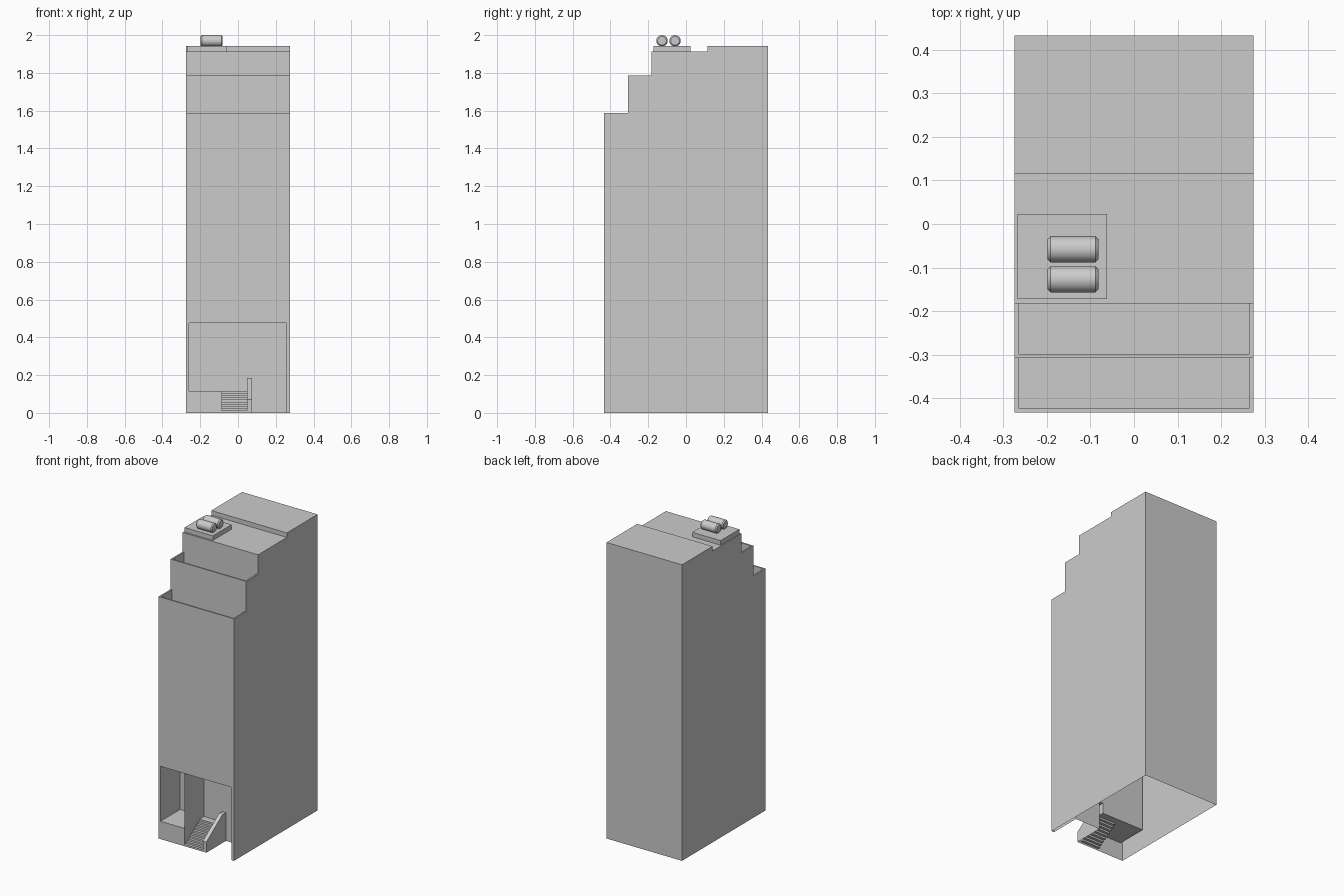
import bpy, bmesh
from math import pi, radians

if "Cube" in bpy.data.objects:
    bpy.data.objects.remove(bpy.data.objects["Cube"])


def extrude_profile(name, pts, x0, x1):
    """Solid made from a (y, z) outline stretched from x0 to x1."""
    bm = bmesh.new()
    face = bm.faces.new([bm.verts.new((x0, y, z)) for y, z in pts])
    ext = bmesh.ops.extrude_face_region(bm, geom=[face])
    verts = [g for g in ext["geom"] if isinstance(g, bmesh.types.BMVert)]
    bmesh.ops.translate(bm, verts=verts, vec=(x1 - x0, 0, 0))
    bmesh.ops.recalc_face_normals(bm, faces=bm.faces)
    me = bpy.data.meshes.new(name)
    bm.to_mesh(me)
    bm.free()
    ob = bpy.data.objects.new(name, me)
    bpy.context.collection.objects.link(ob)
    return ob


def rect(y0, y1, z0, z1):
    return [(y0, z0), (y1, z0), (y1, z1), (y0, z1)]


def cut(target, pts, x0, x1):
    cutter = extrude_profile("cutter", pts, x0, x1)
    cutter.hide_render = True
    mod = target.modifiers.new("cut", "BOOLEAN")
    mod.operation, mod.solver, mod.object = "DIFFERENCE", "EXACT", cutter
    bpy.context.view_layer.objects.active = target
    bpy.ops.object.modifier_apply(modifier=mod.name)
    bpy.data.objects.remove(cutter)


# Stepped tower body
F, B = -0.433, 0.433
tower = extrude_profile("tower", [
    (F, 0), (B, 0), (B, 1.942), (0.115, 1.942), (0.115, 1.912),
    (-0.183, 1.912), (-0.183, 1.785), (-0.308, 1.785),
    (-0.308, 1.587), (F, 1.587)], -0.274, 0.274)

# Sunken terraces behind thin parapets
for y0, y1, top in ((-0.423, -0.308, 1.587), (-0.298, -0.183, 1.785)):
    cut(tower, rect(y0, y1, top - 0.07, top + 0.05), -0.264, 0.264)

# Entrance recess: landing, stairs, sloped side wall, open well
BACK, TOP, OUT = F + 0.203, 0.477, -0.5
LAND, STEPS, TREAD = 0.117, 10, 0.0175
cut(tower, rect(OUT, BACK, LAND, TOP), -0.259, -0.086)

rise = LAND / STEPS
stairs = [(OUT, 0 - 0.05), (F, -0.05)]
for i in range(STEPS):
    y = F + i * TREAD
    if i:
        stairs += [(y, i * rise), (y, (i + 1) * rise)]
    else:
        stairs = [(OUT, rise), (y, rise)]
        # the first riser lies in the front wall itself
stairs = [stairs[0]] + stairs[2:]
cut(tower, stairs + [(BACK, LAND), (BACK, TOP), (OUT, TOP)], -0.086, 0.048)

cut(tower, [(OUT, 0.07), (F, 0.07), (F + 0.165, 0.185), (BACK, 0.185),
            (BACK, TOP), (OUT, TOP)], 0.048, 0.074)
cut(tower, rect(OUT, BACK, -0.1, TOP), 0.074, 0.256)

# The tower is an open shell underneath
bm = bmesh.new()
bm.from_mesh(tower.data)
under = [f for f in bm.faces
         if f.normal.z < -0.9 and f.calc_center_median().z < 0.001]
bmesh.ops.delete(bm, geom=under, context="FACES")
bm.to_mesh(tower.data)
bm.free()

# Roof pad
extrude_profile("roof_pad", rect(-0.172, 0.023, 1.912, 1.942), -0.267, -0.062)

# Two lying water tanks
for i, y in enumerate((-0.058, -0.127)):
    bpy.ops.mesh.primitive_cylinder_add(
        vertices=32, radius=0.03, depth=0.117,
        location=(-0.14, y, 1.97), rotation=(0, pi / 2, 0))
    tank = bpy.context.object
    tank.name = f"water_tank_{i + 1}"
    bev = tank.modifiers.new("bevel", "BEVEL")
    bev.width, bev.segments = 0.007, 1
    bev.limit_method, bev.angle_limit = "ANGLE", radians(40)
    bpy.ops.object.modifier_apply(modifier=bev.name)
    bpy.ops.object.shade_smooth_by_angle(angle=radians(30))
